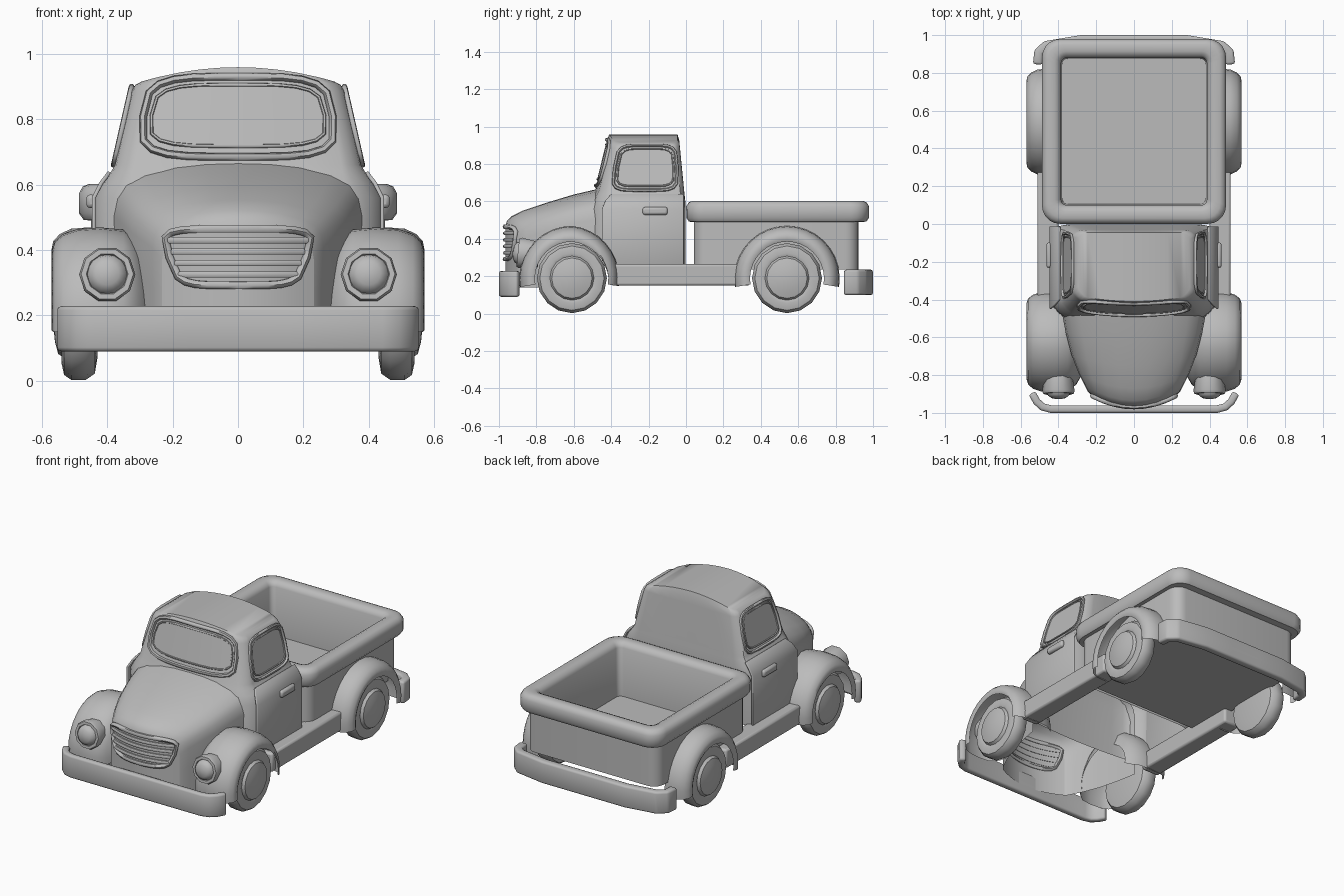
import bpy, bmesh, math
from mathutils import Matrix, Vector

if "Cube" in bpy.data.objects:
    bpy.data.objects.remove(bpy.data.objects["Cube"])

grey = bpy.data.materials.new("body grey")
grey.diffuse_color = (0.5, 0.5, 0.5, 1)
grey.use_nodes = True
grey.node_tree.nodes["Principled BSDF"].inputs["Base Color"].default_value = grey.diffuse_color


def finish(name, verts, faces, bevel=0, solid=0, angle=40):
    me = bpy.data.meshes.new(name)
    me.from_pydata([tuple(v) for v in verts], [], faces)
    bm = bmesh.new()
    bm.from_mesh(me)
    bmesh.ops.remove_doubles(bm, verts=bm.verts, dist=1e-5)
    bmesh.ops.recalc_face_normals(bm, faces=bm.faces)
    bm.to_mesh(me)
    bm.free()
    me.materials.append(grey)
    ob = bpy.data.objects.new(name, me)
    bpy.context.collection.objects.link(ob)
    if solid:
        m = ob.modifiers.new("thickness", 'SOLIDIFY')
        m.thickness, m.offset = solid, 0
    if bevel:
        m = ob.modifiers.new("soft edges", 'BEVEL')
        m.width, m.segments = bevel, 2
    bpy.ops.object.select_all(action='DESELECT')
    ob.select_set(True)
    bpy.context.view_layer.objects.active = ob
    bpy.ops.object.shade_smooth_by_angle(angle=math.radians(angle))
    return ob


def loft(name, rings, closed=True, extra=(), **kw):
    n = len(rings[0])
    verts = [p for r in rings for p in r]
    faces = [(a * n + i, a * n + (i + 1) % n, (a + 1) * n + (i + 1) % n, (a + 1) * n + i)
             for a in range(len(rings) - 1) for i in range(n if closed else n - 1)]
    return finish(name, verts, faces + list(extra), **kw)


def lathe(name, profile, seg, matrix, **kw):
    # profile: (distance along local z, radius)
    rings = [[matrix @ Vector((r * math.cos(2 * math.pi * i / seg), r * math.sin(2 * math.pi * i / seg), a))
              for i in range(seg)] for a, r in profile]
    return loft(name, rings, **kw)


def box(name, lo, hi, bevel):
    v = [(x, y, z) for x in (lo[0], hi[0]) for y in (lo[1], hi[1]) for z in (lo[2], hi[2])]
    f = [(0, 1, 3, 2), (4, 6, 7, 5), (0, 4, 5, 1), (2, 3, 7, 6), (0, 2, 6, 4), (1, 5, 7, 3)]
    return finish(name, v, f, bevel=bevel)


def tube(name, pts, radius, cyclic=True):
    cu = bpy.data.curves.new(name, 'CURVE')
    cu.dimensions = '3D'
    cu.bevel_depth, cu.bevel_resolution, cu.use_fill_caps = radius, 1, True
    sp = cu.splines.new('POLY')
    sp.points.add(len(pts) - 1)
    for p, q in zip(sp.points, pts):
        p.co = (*q, 1)
    sp.use_cyclic_u = cyclic
    tmp = bpy.data.objects.new(name, cu)
    me = bpy.data.meshes.new_from_object(tmp)
    verts = [v.co.copy() for v in me.vertices]
    faces = [tuple(p.vertices) for p in me.polygons]
    bpy.data.objects.remove(tmp)
    return finish(name, verts, faces, angle=60)


def rounded(hx, hy, cy, z, r):
    pts = []
    for k, (sx, sy) in enumerate(((1, 1), (-1, 1), (-1, -1), (1, -1))):
        for j in range(6):
            a = math.pi / 2 * (k + j / 5)
            pts.append((sx * (hx - r) + r * math.cos(a), cy + sy * (hy - r) + r * math.sin(a), z))
    return pts


def outline(wb, wt, z0, z1, power, n=12):
    # rounded trapezoid as matching upper and lower rows
    s = [-math.cos(math.pi * i / n) for i in range(n + 1)]
    rows = []
    for side in (1, -1):
        row = []
        for t in s:
            v = side * max(0, 1 - abs(t) ** power) ** (1 / power)
            row.append((t * (wb + (wt - wb) * (v + 1) / 2), (z0 + z1) / 2 + v * (z1 - z0) / 2))
        rows.append(row)
    return rows


def pane(name, rows, place):
    loft(name, [[place(*p) for p in r] for r in rows], closed=False)


def frame(name, rows, place, radius):
    tube(name, [place(*p) for p in rows[0] + rows[1][-2:0:-1]], radius)


# Cab: stacked outlines (z, half width, front, back, corner, crown)
CAB = [(.255, .438, -.53, -.002, .10, 0), (.56, .438, -.52, -.002, .10, 0),
       (.605, .415, -.505, -.004, .09, 0), (.64, .388, -.495, -.008, .07, 0),
       (.66, .376, -.485, -.010, .06, 0), (.885, .325, -.430, -.032, .05, 0),
       (.905, .314, -.424, -.036, .05, .02), (.915, .295, -.41, -.045, .05, .044)]


def cab_rows(z, hw, yf, yb, r, c):
    half = [(1, 1), (.92, .62), (.62, .3), (.3, .08), (0, 0)]     # rounded corner
    front, back = [], []
    corner = [(hw - r + r * a, b) for a, b in half]
    xs = corner + [(hw * k, 0) for k in (.6, .4, .2)]
    xs = xs + [(0, 0)] + [(-x, b) for x, b in reversed(xs)]
    for x, b in xs:
        zz = z + c * (1 - (x / hw) ** 2)
        front.append((x, yf + .03 * (x / hw) ** 2 + r * b, zz))
        back.append((x, yb - .035 * b, zz))
    return front, back


rings = []
for spec in CAB:
    f, b = cab_rows(*spec)
    rings.append(f + b[::-1])
m = len(f)
base = (len(CAB) - 1) * 2 * m
loft("cab", rings, angle=35,
     extra=[(base + i, base + i + 1, base + 2 * m - 2 - i, base + 2 * m - 1 - i) for i in range(m - 1)])


def cab_at(z, k):
    for a, b in zip(CAB, CAB[1:6]):
        if z <= b[0] or b is CAB[5]:
            return a[k] + (b[k] - a[k]) * (z - a[0]) / (b[0] - a[0])


# Windscreen
def screen(eps):
    return lambda x, z: (x, cab_at(z, 2) + .03 * (x / cab_at(z, 1)) ** 2 - eps, z)


frame("windscreen_frame", outline(.305, .275, .685, .93, 4), screen(.002), .012)
frame("windscreen_seal", outline(.278, .25, .718, .905, 4), screen(.002), .006)
pane("windscreen_glass", outline(.278, .25, .718, .905, 4), screen(.004))

# Side windows, doors, handles, running boards
for s, side in ((1, "right"), (-1, "left")):
    place = lambda y, z: (s * (cab_at(z, 1) + .004), y - .222 + .06 * (z - .66), z)
    frame(side + "_window_frame", outline(.178, .155, .66, .90, 5), place, .009)
    frame(side + "_window_seal", outline(.158, .138, .682, .882, 5), place, .005)
    pane(side + "_window_glass", outline(.158, .138, .682, .882, 5), place)
    rows = [(.262, -.45, -.012), (.56, -.45, -.012), (.605, -.43, -.012), (.638, -.40, -.014)]
    loft(side + "_door", [[(s * (cab_at(z, 1) + .003), y, z) for y in (a, b)] for z, a, b in rows],
         closed=False, solid=.012, bevel=.004)
    x0, x1 = sorted((s * .435, s * .464))
    box(side + "_door_handle", (x0, -.232, .528), (x1, -.098, .57), .012)
    x0, x1 = sorted((s * .40, s * .512))
    box(side + "_running_board", (x0, -.40, .15), (x1, .34, .265), .012)

# Bonnet: arches from the cab to the nose (front, half width, top, bow)
ARCH = [(1, 0), (1, .4), (1, .7), (.975, .8), (.9, .875), (.75, .93), (.5, .975), (.25, .995), (0, 1)]
ARCH = ARCH + [(-a, b) for a, b in ARCH[-2::-1]]
HOOD = [(-.45, .385, .672, 0), (-.6, .362, .637, .2), (-.75, .33, .592, .5), (-.87, .292, .552, .9),
        (-.935, .262, .52, 1.2), (-.958, .245, .495, 1.2), (-.965, .232, .47, 1.2)]
loft("bonnet", [[(hw * a, y + bow * (hw * a) ** 2, .14 + b * (top - .14)) for a, b in ARCH]
                for y, hw, top, bow in HOOD], closed=False)
y, hw, top, bow = HOOD[-1]
cols = [i / 6 for i in range(-6, 7)]
loft("nose", [[(hw * a * c, y + bow * (hw * a * c) ** 2, .14 + b * (top - .14)) for c in cols]
              for a, b in ARCH[:9]], closed=False)

# Grille
def grille(x, z):
    return (x, -.968 + 1.2 * x * x, z)


frame("grille_frame", outline(.18, .238, .292, .465, 5), grille, .013)
for i, z in enumerate((.325, .36, .395, .43)):
    w = .17 + .3 * (z - .292)
    tube("grille_bar_%d" % (i + 1), [grille(w * k / 6, z) for k in range(-6, 7)], .011, False)

# Wheels, fenders and headlights
TYRE = [(.43, 0), (.43, .12), (.438, .168), (.465, .187), (.51, .187), (.532, .172), (.54, .135),
        (.534, .118), (.55, .108), (.56, .07), (.567, 0)]
FRONT = [(.562, .198), (.568, .215), (.56, .24), (.535, .262), (.49, .277), (.42, .282), (.35, .275),
         (.305, .24), (.28, .17)]
REAR = [(.562, .198), (.57, .215), (.565, .24), (.545, .262), (.51, .278), (.46, .282), (.43, .282)]


def fender(name, s, cy, section, shrink, a0, a1):
    rings = []
    for i in range(19):
        a = math.radians(a0 + (a1 - a0) * i / 18)            # 0 points back, 180 points forward
        k = 1 - shrink * max(0, math.cos(a))
        rings.append([(s * x, cy + max(r * k, .195) * math.cos(a), .187 + max(r * k, .16) * math.sin(a))
                      for x, r in section])
    loft(name, rings, closed=False, angle=50)


for s, side in ((1, "right"), (-1, "left")):
    for cy, end in ((-.61, "front"), (.54, "rear")):
        mat = Matrix.Translation((0, cy, .19)) @ Matrix.Rotation(s * math.pi / 2, 4, 'Y')
        lathe("%s_%s_wheel" % (end, side), TYRE, 16, mat)
    fender("front_%s_fender" % side, s, -.61, FRONT, .1, -9, 189)
    fender("rear_%s_fender" % side, s, .54, REAR, 0, -9, 189)
    mat = Matrix.Translation((s * .40, -.885, .325)) @ Matrix.Rotation(math.radians(84), 4, 'X')
    lathe(side + "_headlight", [(-.10, .07), (0, .086), (.014, .08), (.014, .064), (.006, .06)], 10, mat)
    lathe(side + "_headlight_lens", [(.004, .062), (.024, .055), (.037, .036), (.043, 0)], 16, mat)

# Cargo bed: walls, rolled rim and floor
BED = [(.45, .44, .235, .07), (.45, .44, .49, .07), (.472, .474, .492, .085), (.486, .488, .512, .095),
       (.487, .489, .572, .095), (.475, .477, .594, .09), (.455, .46, .602, .08), (.42, .424, .602, .06),
       (.398, .402, .592, .04), (.386, .39, .57, .03), (.38, .385, .275, .03)]
rings = [rounded(hx, hy, .49 if i > 1 else .482, z, r) for i, (hx, hy, z, r) in enumerate(BED)]
n = len(rings[0])
loft("cargo_bed", rings, extra=[tuple(range(n)), tuple(range((len(BED) - 1) * n, len(BED) * n))])


# Bumpers
def bumper(name, half, z0, z1, thick):
    path = half + [(-x, y) for x, y in reversed(half)]
    loft(name, [[(x, y, z) for x, y in path] for z in (z0, z1)], closed=False, solid=thick, bevel=.012)


bumper("front_bumper", [(.54, -.895), (.515, -.94), (.485, -.968), (.44, -.98), (.15, -.98)], .09, .228, .04)
bumper("rear_bumper", [(.51, .845), (.505, .91), (.465, .945), (.28, .975), (.1, .975)], .10, .235, .05)
